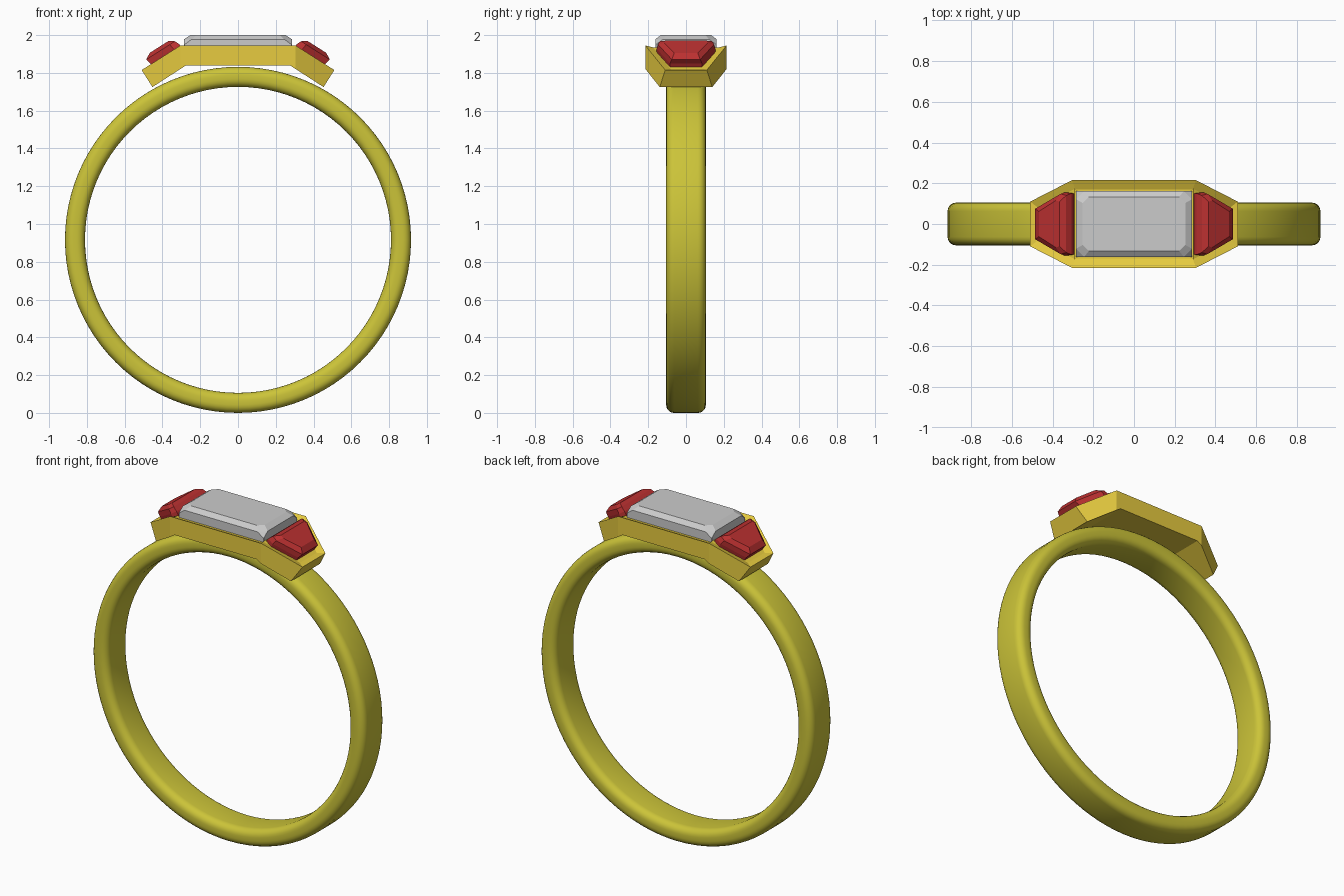
import bpy, bmesh, math
from mathutils import Vector, Matrix

if "Cube" in bpy.data.objects:
    bpy.data.objects.remove(bpy.data.objects["Cube"])


def material(name, rgb):
    m = bpy.data.materials.new(name)
    m.diffuse_color = (*rgb, 1)
    m.use_nodes = True
    m.node_tree.nodes["Principled BSDF"].inputs["Base Color"].default_value = m.diffuse_color
    return m


def finish(bm, name, mat=None):
    bmesh.ops.remove_doubles(bm, verts=bm.verts, dist=1e-5)
    bmesh.ops.recalc_face_normals(bm, faces=bm.faces)
    me = bpy.data.meshes.new(name)
    bm.to_mesh(me)
    bm.free()
    ob = bpy.data.objects.new(name, me)
    bpy.context.collection.objects.link(ob)
    if mat:
        me.materials.append(mat)
    return ob


def loft(bm, loops):
    """Join vertex loops of equal length, capping both ends."""
    rings = [[bm.verts.new(p) for p in lp] for lp in loops]
    n = len(rings[0])
    for a, b in zip(rings, rings[1:]):
        for i in range(n):
            j = (i + 1) % n
            bm.faces.new((a[i], a[j], b[j], b[i]))
    bm.faces.new(rings[0])
    bm.faces.new(rings[-1])


band_gold = material("band_gold", (0.60, 0.55, 0.04))
setting_gold = material("setting_gold", (0.80, 0.60, 0.05))
red = material("red_gem", (0.50, 0.03, 0.03))

# Band: rounded rectangle section spun about the y axis
R_MID, HALF_T, HALF_W, CORNER = 0.863, 0.053, 0.105, 0.042
section = []
for k, (sr, sy) in enumerate([(1, 1), (-1, 1), (-1, -1), (1, -1)]):
    for i in range(6):
        a = math.pi / 2 * (k + i / 5)
        section.append((R_MID + sr * (HALF_T - CORNER) + CORNER * math.cos(a),
                        sy * (HALF_W - CORNER) + CORNER * math.sin(a)))
bm = bmesh.new()
SEG = 96
rings = [[bm.verts.new((r * math.cos(t), y, 0.916 + r * math.sin(t))) for r, y in section]
         for t in (2 * math.pi * s / SEG for s in range(SEG))]
n = len(section)
for s in range(SEG):
    a, b = rings[s], rings[(s + 1) % SEG]
    for i in range(n):
        bm.faces.new((a[i], a[(i + 1) % n], b[(i + 1) % n], b[i]))
band = finish(bm, "band", band_gold)
band.data.shade_smooth()

# Setting: bent bar profile, ends tapered in plan, rim inset on top
half = [(0.275, 1.84), (0.453, 1.725), (0.51, 1.815), (0.305, 1.945)]
profile = half + [(-x, z) for x, z in reversed(half)]
bm = bmesh.new()
loft(bm, [[(x, y, z) for x, z in profile] for y in (-0.215, 0.215)])
bmesh.ops.recalc_face_normals(bm, faces=bm.faces)
# split the bent sides so every face stays convex
for x in (-0.29, 0.29):
    bmesh.ops.bisect_plane(bm, geom=bm.verts[:] + bm.edges[:] + bm.faces[:],
                           plane_co=(x, 0, 0), plane_no=(1, 0, 0))
for sx in (-1, 1):
    for sy in (-1, 1):
        cut = bmesh.ops.bisect_plane(
            bm, geom=bm.verts[:] + bm.edges[:] + bm.faces[:],
            plane_co=(sx * 0.51, sy * 0.11, 0), plane_no=(sx * 0.105, sy * 0.205, 0),
            clear_outer=True)
        bmesh.ops.holes_fill(bm, edges=[e for e in bm.edges if e.is_boundary], sides=0)
bmesh.ops.dissolve_limit(bm, angle_limit=0.01, verts=bm.verts, edges=bm.edges)
bmesh.ops.recalc_face_normals(bm, faces=bm.faces)
bm.normal_update()
top = [f for f in bm.faces if f.normal.z > 0.5]
bmesh.ops.inset_region(bm, faces=top, thickness=0.045, depth=0, use_even_offset=True)
bmesh.ops.translate(bm, vec=(0, 0, -0.02),
                    verts=list({v for f in top for v in f.verts}))
finish(bm, "setting", setting_gold)


def cut_rect(x, y, c, z):
    """Rectangle with cut corners, two points per corner."""
    return [(x, y - c, z), (x - c, y, z), (-x + c, y, z), (-x, y - c, z),
            (-x, -y + c, z), (-x + c, -y, z), (x - c, -y, z), (x, -y + c, z)]


# Centre stone: step-cut block, square below, cut corners above
bm = bmesh.new()
loft(bm, [cut_rect(0.285, 0.162, 0.002, 1.92), cut_rect(0.285, 0.162, 0.002, 1.95),
          cut_rect(0.285, 0.162, 0.04, 1.978), cut_rect(0.252, 0.133, 0.03, 2.0)])
finish(bm, "centre_stone")

# Side stones: tapered, lying on the sloping ends of the setting
slope = Vector((0.205, 0, -0.13)).normalized()
normal = Vector((0.13, 0, 0.205)).normalized()
levels = [  # height, then (distance down slope, half width) from inner to outer
    (-0.03, [(0.0, 0.15), (0.04, 0.155), (0.185, 0.085)]),
    (0.005, [(0.0, 0.15), (0.04, 0.155), (0.185, 0.085)]),
    (0.034, [(0.012, 0.14), (0.045, 0.148), (0.192, 0.075)]),
    (0.054, [(0.038, 0.11), (0.06, 0.115), (0.158, 0.062)]),
]
for side, sx in (("left", -1), ("right", 1)):
    loops = []
    for h, pts in levels:
        outline = pts + [(s, -y) for s, y in reversed(pts)]
        lp = []
        for s, y in outline:
            p = Vector((0.305, y, 1.945)) + slope * s + normal * h
            p.x *= sx
            lp.append(p)
        loops.append(lp)
    bm = bmesh.new()
    loft(bm, loops)
    finish(bm, side + "_side_stone", red)
